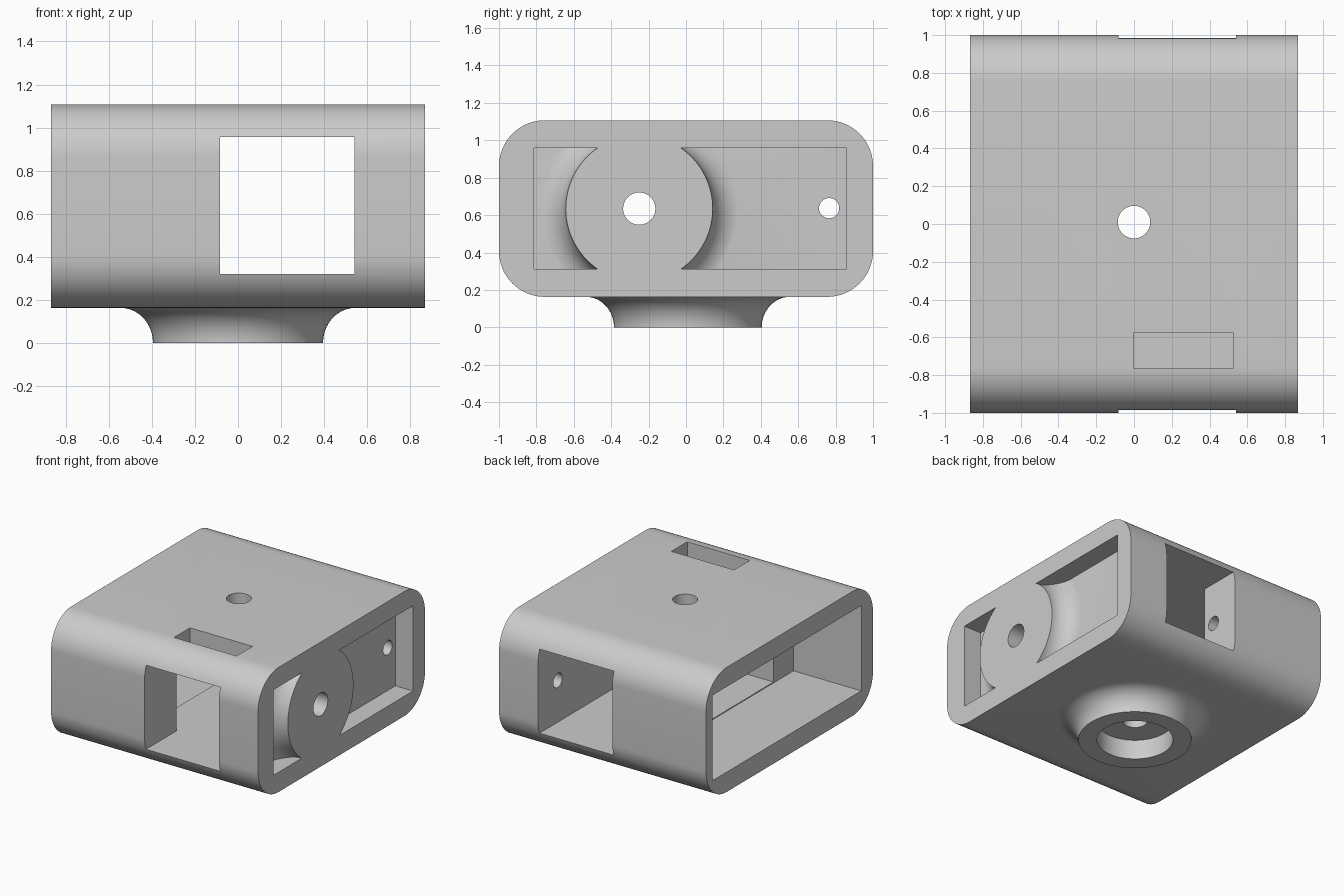
import bpy, bmesh
from math import sin, cos, pi
from mathutils import Matrix, Vector

default = bpy.data.objects.get("Cube")
if default:
    bpy.data.objects.remove(default, do_unlink=True)

grey = bpy.data.materials.new("plain grey")
grey.use_nodes = True
grey.diffuse_color = (0.6, 0.6, 0.6, 1)
grey.node_tree.nodes["Principled BSDF"].inputs["Base Color"].default_value = (0.6, 0.6, 0.6, 1)

TO_X = Matrix.Rotation(pi / 2, 4, "Y")      # turns a z axis into an x axis


def finish(name, bm):
    bmesh.ops.recalc_face_normals(bm, faces=bm.faces)
    mesh = bpy.data.meshes.new(name)
    bm.to_mesh(mesh)
    bm.free()
    mesh.materials.append(grey)
    obj = bpy.data.objects.new(name, mesh)
    bpy.context.collection.objects.link(obj)
    return obj


def box(name, x, y, z):
    bm = bmesh.new()
    bmesh.ops.create_cube(bm, size=1)
    for v in bm.verts:
        v.co = [(r[0] + r[1]) / 2 + c * (r[1] - r[0]) for c, r in zip(v.co, (x, y, z))]
    return finish(name, bm)


def lathe(name, profile, centre, turn=Matrix(), sides=96):
    """Revolve (radius, height) points about z, cap both ends, then place."""
    bm = bmesh.new()
    vs = [bm.verts.new((r, 0, h)) for r, h in profile]
    edges = [bm.edges.new(pair) for pair in zip(vs, vs[1:])]
    bmesh.ops.spin(bm, geom=vs + edges, cent=(0, 0, 0), axis=(0, 0, 1),
                   angle=2 * pi, steps=sides)
    bmesh.ops.remove_doubles(bm, verts=bm.verts, dist=1e-4)
    bmesh.ops.holes_fill(bm, edges=[e for e in bm.edges if e.is_boundary], sides=0)
    bm.transform(Matrix.Translation(centre) @ turn)
    return finish(name, bm)


def drill(name, radius, low, high, centre, turn=Matrix(), sides=64):
    return lathe(name, [(radius, low), (radius, high)], centre, turn, sides)


def combine(target, other, operation="DIFFERENCE"):
    mod = target.modifiers.new(other.name, "BOOLEAN")
    mod.operation = operation
    mod.solver = "EXACT"
    mod.object = other
    bpy.context.view_layer.objects.active = target
    bpy.ops.object.modifier_apply(modifier=mod.name)
    bpy.data.objects.remove(other, do_unlink=True)


def flare(foot, tip, width, depth, steps=16):
    """Concave quarter arc from a wide foot to the straight neck."""
    out = []
    for i in range(steps + 1):
        t = i / steps * pi / 2
        out.append((foot - width * sin(t), tip - depth * cos(t)))
    return out


# Housing: rounded rectangle profile drawn out along x
HALF, BOTTOM, TOP, RADIUS = 0.868, 0.163, 1.107, 0.245
bm = bmesh.new()
ring = []
for k, (sy, sz) in enumerate([(1, 1), (-1, 1), (-1, -1), (1, -1)]):
    cy = sy * (1 - RADIUS)
    cz = TOP - RADIUS if sz > 0 else BOTTOM + RADIUS
    for i in range(17):
        a = (k + i / 16) * pi / 2
        ring.append(bm.verts.new((-HALF, cy + RADIUS * cos(a), cz + RADIUS * sin(a))))
face = bm.faces.new(ring)
extruded = bmesh.ops.extrude_face_region(bm, geom=[face])["geom"]
bmesh.ops.translate(bm, vec=(2 * HALF, 0, 0),
                    verts=[g for g in extruded if isinstance(g, bmesh.types.BMVert)])
housing = finish("housing", bm)

# Flared round foot under the housing
foot_centre = Vector((0, 0.01, 0))
profile = [(0.545, 0.22)] + [(r, BOTTOM - h) for r, h in flare(0.545, BOTTOM, 0.15, BOTTOM)]
combine(housing, lathe("foot", profile, foot_centre), "UNION")

# Shallow pocket on the left side, leaving a flared round boss standing in it
boss_centre = Vector((0, -0.25, 0.635))
pocket = box("pocket", (0.72, 1), (-0.812, 0.857), (0.313, 0.96))
profile = [(0.545, 0.6)] + flare(0.545, HALF, 0.152, HALF - 0.718) + [(0.393, 1.2)]
combine(pocket, lathe("boss", profile, boss_centre, TO_X))
combine(housing, pocket)

# Open bay on the right side, the front-to-back window, and the gap joining them
combine(housing, box("bay", (-1, -0.30), (-0.86, 0.92), (0.313, 0.96)))
combine(housing, box("window", (-0.083, 0.54), (-1.2, 1.2), (0.32, 0.956)))
combine(housing, box("gap", (-0.4, 0.1), (-0.62, 0.67), (0.32, 0.956)))

# Slot in the top
combine(housing, box("slot", (0, 0.525), (-0.765, -0.575), (0.8, 1.3)))

# Counterbored centre holes of the foot and the boss
combine(housing, drill("foot_bore", 0.266, -0.2, 0.15, foot_centre, sides=96))
combine(housing, drill("foot_hole", 0.086, -0.1, 1.3, foot_centre))
combine(housing, drill("boss_bore", 0.27, 0.72, 1.2, boss_centre, TO_X, 96))
combine(housing, drill("boss_hole", 0.086, 0.4, 1.1, boss_centre, TO_X))

# Screw holes through both inner plates
for y in (-0.72, 0.765):
    combine(housing, drill("screw_hole", 0.054, -0.5, 1.0, Vector((0, y, 0.637)), TO_X, 40))

# Smooth curves, sharp edges
bpy.ops.object.select_all(action="DESELECT")
housing.select_set(True)
bpy.context.view_layer.objects.active = housing
bpy.ops.object.shade_smooth_by_angle(angle=pi / 6)
